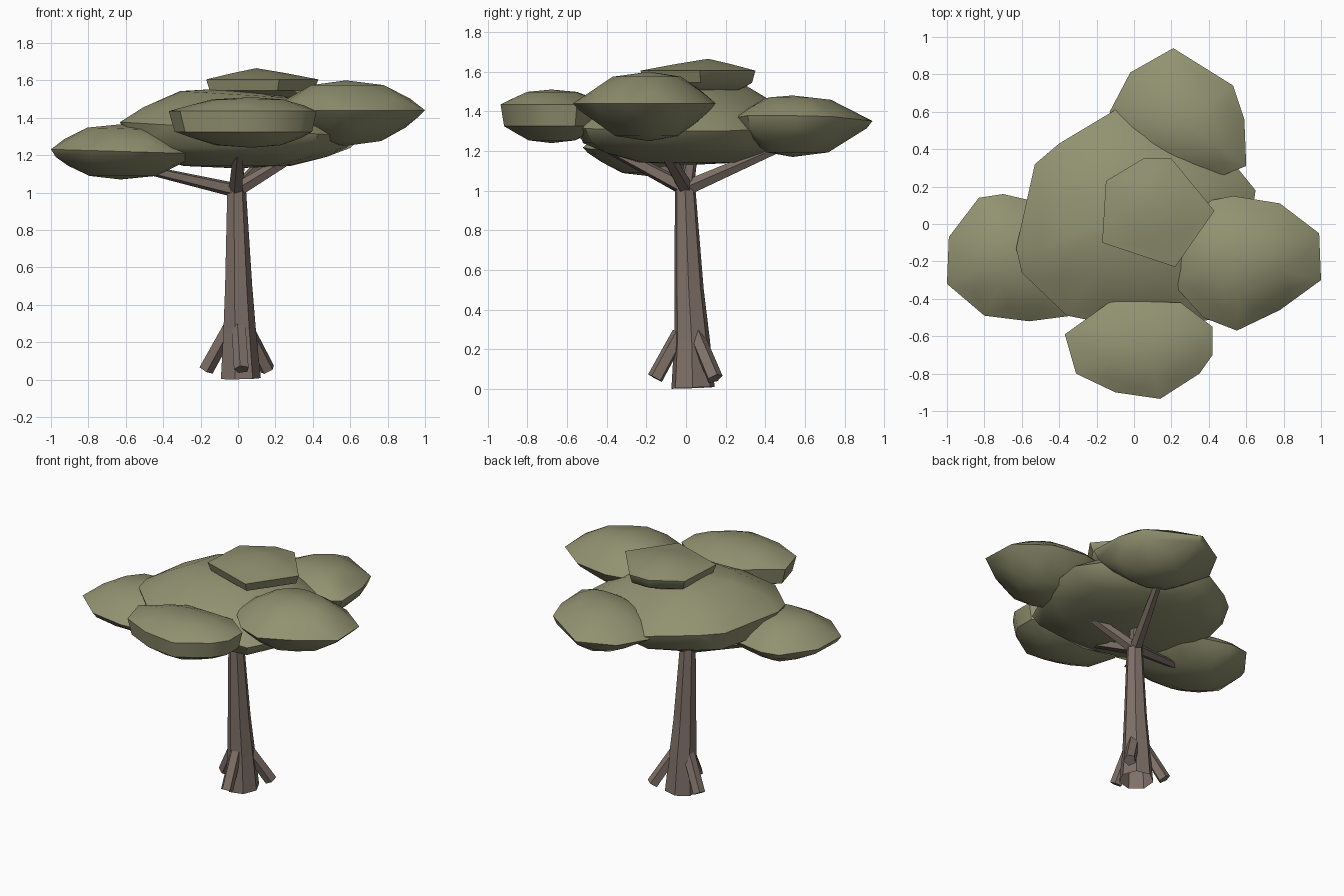
import bpy, bmesh, math
from mathutils import Vector

cube = bpy.data.objects.get("Cube")
if cube:
    bpy.data.objects.remove(cube, do_unlink=True)


def material(name, color):
    mat = bpy.data.materials.new(name)
    mat.use_nodes = True
    mat.diffuse_color = (*color, 1)
    mat.node_tree.nodes["Principled BSDF"].inputs["Base Color"].default_value = (*color, 1)
    return mat


BARK = material("bark_brown", (0.215, 0.165, 0.14))
LEAF = material("leaf_olive", (0.285, 0.285, 0.165))


def finish(bm, name, mat):
    bmesh.ops.recalc_face_normals(bm, faces=bm.faces)
    mesh = bpy.data.meshes.new(name)
    bm.to_mesh(mesh)
    bm.free()
    mesh.materials.append(mat)
    obj = bpy.data.objects.new(name, mesh)
    bpy.context.scene.collection.objects.link(obj)
    return obj


def limb(name, path, sides):
    """Faceted tapering tube through (x, y, z, radius) stations, open at its start."""
    bm = bmesh.new()
    axis = Vector(path[-1][:3]) - Vector(path[0][:3])
    turn = axis.to_track_quat("Z", "Y")
    rings = []
    for x, y, z, radius in path:
        ring = []
        for i in range(sides):
            a = math.tau * (i + 0.5) / sides
            spoke = turn @ Vector((math.cos(a), math.sin(a), 0)) * radius
            ring.append(bm.verts.new(Vector((x, y, z)) + spoke))
        rings.append(ring)
    for low, high in zip(rings, rings[1:]):
        for i in range(sides):
            j = (i + 1) % sides
            bm.faces.new((low[i], low[j], high[j], high[i]))
    bm.faces.new(rings[-1])
    finish(bm, name, BARK)


def clump(name, outline, low, rim, high, band=0.03, tilt=0, top_curve=2.5, base_curve=2.5):
    """Flattened foliage mass: a blunt rim band, a tilted dome above and a level one below."""
    bm = bmesh.new()
    pts = [Vector(p) for p in outline]
    mid = sum(pts, Vector((0, 0))) / len(pts)
    between = [(p + q) / 2 for p, q in zip(pts, pts[1:] + pts[:1])]

    for start, end, size, curve, slope in ((rim, high, 1, top_curve, tilt),
                                           (rim - band, low, 0.93, base_curve, 0)):
        for scale, ring in ((1, pts), (0.82, between), (0.48, pts), (0, pts[:1])):
            z = start + (end - start) * (1 - scale ** curve)
            for p in ring:
                q = mid + (p - mid) * size * scale
                bm.verts.new((q.x, q.y, z + slope * (q.x - mid.x)))
    bmesh.ops.convex_hull(bm, input=bm.verts[:])
    bmesh.ops.delete(bm, geom=[v for v in bm.verts if not v.link_faces], context="VERTS")
    obj = finish(bm, name, LEAF)
    for poly in obj.data.polygons:
        poly.use_smooth = True
    obj.data.set_sharp_from_angle(angle=math.radians(42))


# Trunk
limb("trunk", [(0.01, 0.035, 0.006, 0.112), (0.005, 0.03, 0.25, 0.092),
               (0, 0.015, 0.5, 0.076), (-0.01, -0.005, 1.03, 0.052)], 7)

# Root spurs
roots = {"right": (-0.172, 0.1, 0.053), "left": (0.158, 0.145, 0.053),
         "front": (0.02, -0.155, 0.055)}
for side, (x, y, z) in roots.items():
    limb("root_" + side, [(x * 0.27, y * 0.27 + 0.01, 0.28, 0.04), (x, y, z, 0.042)], 5)

# Branches reaching into the foliage
branches = {"right": (-0.52, -0.16, 1.13), "left": (0.5, -0.18, 1.32),
            "front": (0.01, -0.55, 1.3), "back": (0.2, 0.5, 1.23),
            "centre": (0.03, 0.05, 1.3)}
for side, (x, y, z) in branches.items():
    limb("branch_" + side, [(-0.01 + x * 0.02, y * 0.02, 1.015, 0.04), (x, y, z, 0.024)], 5)

# Foliage
clump("foliage_main",
      [(-0.1, 0.61), (-0.4, 0.43), (-0.53, 0.32), (-0.63, -0.13), (-0.6, -0.26),
       (-0.36, -0.49), (0, -0.56), (0.43, -0.51), (0.6, -0.15), (0.65, 0.18),
       (0.52, 0.34), (0.25, 0.52)], 1.13, 1.34, 1.56, band=0.1, tilt=-0.06, base_curve=3)
clump("foliage_right",
      [(-0.99, -0.07), (-1, -0.32), (-0.8, -0.49), (-0.56, -0.52), (-0.33, -0.49),
       (-0.2, -0.2), (-0.3, 0.06), (-0.57, 0.13), (-0.7, 0.16), (-0.83, 0.14)],
      1.07, 1.22, 1.365, tilt=-0.03)
clump("foliage_left",
      [(0.99, -0.05), (1, -0.3), (0.78, -0.46), (0.55, -0.57), (0.37, -0.5),
       (0.19, -0.3), (0.2, -0.05), (0.38, 0.12), (0.53, 0.15), (0.78, 0.11)],
      1.25, 1.44, 1.6)
clump("foliage_front",
      [(-0.37, -0.59), (-0.31, -0.8), (-0.1, -0.9), (0.14, -0.935), (0.35, -0.8),
       (0.42, -0.7), (0.42, -0.55), (0.25, -0.42), (-0.12, -0.41)],
      1.24, 1.435, 1.51, band=0.11)
clump("foliage_back",
      [(0.21, 0.94), (-0.02, 0.81), (-0.13, 0.6), (-0.05, 0.38), (0.2, 0.25),
       (0.45, 0.25), (0.6, 0.31), (0.59, 0.56), (0.53, 0.74)],
      1.17, 1.355, 1.48, band=0.04, tilt=0.07)
clump("foliage_top",
      [(-0.15, 0.23), (0.05, 0.35), (0.2, 0.35), (0.43, 0.07), (0.22, -0.23),
       (-0.17, -0.1)], 1.48, 1.605, 1.665, band=0.06, top_curve=1.1)
